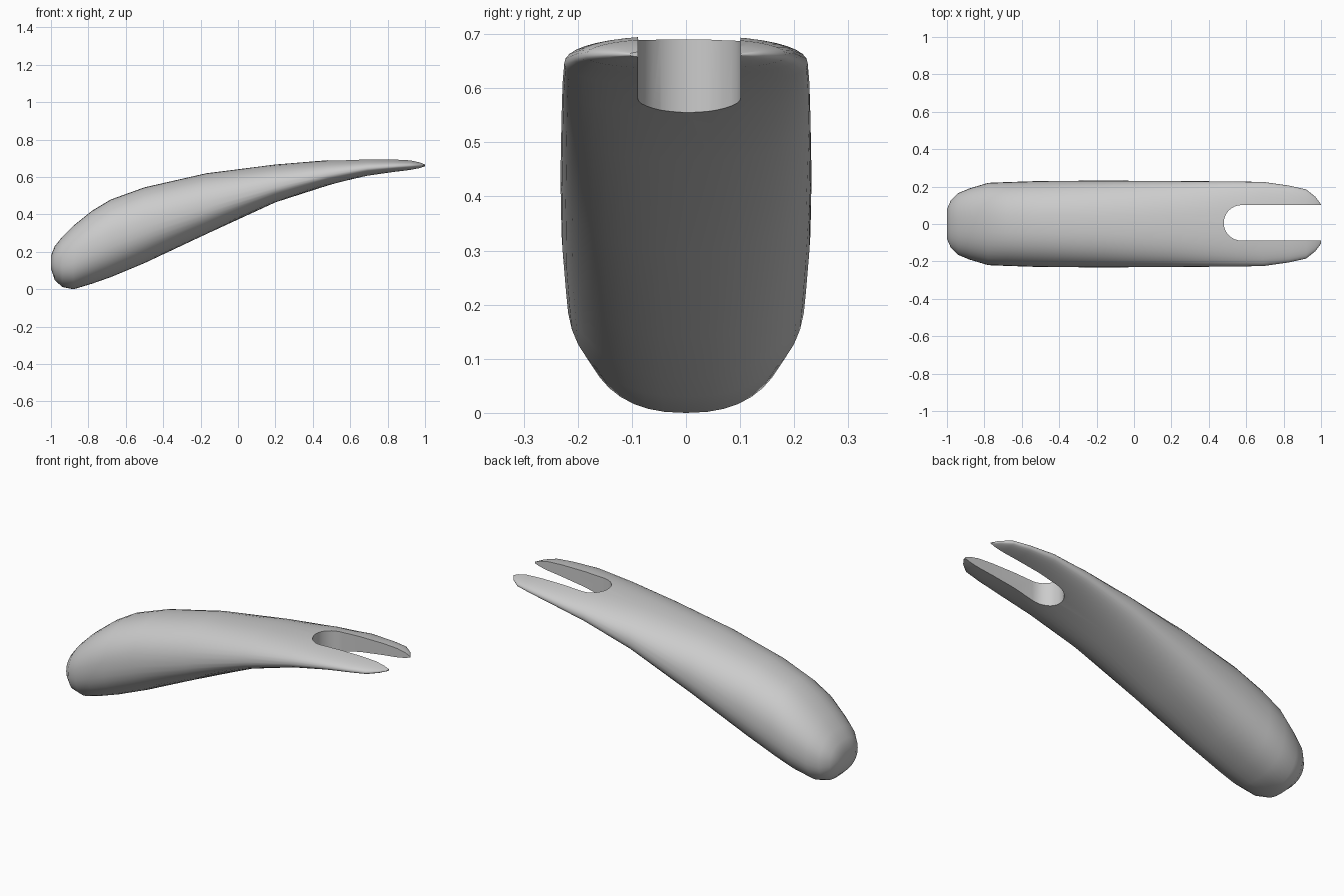
import bpy, bmesh
from math import cos, sin, pi, copysign

cube = bpy.data.objects.get("Cube")
if cube:
    bpy.data.objects.remove(cube, do_unlink=True)

grey = bpy.data.materials.new("light_grey")
grey.use_nodes = True
grey.diffuse_color = (0.6, 0.6, 0.6, 1)
grey.node_tree.nodes["Principled BSDF"].inputs["Base Color"].default_value = (0.6, 0.6, 0.6, 1)


def make_object(name, bm):
    bmesh.ops.recalc_face_normals(bm, faces=bm.faces)
    mesh = bpy.data.meshes.new(name)
    bm.to_mesh(mesh)
    bm.free()
    mesh.materials.append(grey)
    obj = bpy.data.objects.new(name, mesh)
    bpy.context.collection.objects.link(obj)
    return obj


def power(value, exponent):
    return copysign(abs(value) ** exponent, value)


# Stations along the body: x, underside, widest height, top, half width
stations = [
    (-1.0, 0.11, 0.14, 0.18, 0.08),
    (-0.98, 0.05, 0.14, 0.23, 0.125),
    (-0.94, 0.012, 0.15, 0.28, 0.165),
    (-0.88, 0.0, 0.17, 0.34, 0.19),
    (-0.78, 0.03, 0.22, 0.42, 0.22),
    (-0.68, 0.065, 0.26, 0.48, 0.224),
    (-0.5, 0.14, 0.33, 0.545, 0.23),
    (-0.17, 0.295, 0.435, 0.62, 0.232),
    (0.2, 0.465, 0.545, 0.667, 0.23),
    (0.48, 0.555, 0.61, 0.69, 0.228),
    (0.69, 0.605, 0.645, 0.697, 0.225),
    (0.83, 0.625, 0.655, 0.697, 0.205),
    (0.92, 0.636, 0.66, 0.692, 0.185),
    (0.97, 0.645, 0.662, 0.682, 0.145),
    (1.0, 0.655, 0.662, 0.67, 0.105),
]

# Curved handle body, lofted through rounded sections
SIDES = 40
bm = bmesh.new()
rings = []
for x, low, mid, high, half in stations:
    ring = []
    for i in range(SIDES):
        a = 2 * pi * i / SIDES
        height = high - mid if sin(a) > 0 else mid - low
        ring.append(bm.verts.new((x, half * power(cos(a), 0.85), mid + height * power(sin(a), 0.9))))
    rings.append(ring)
for r, s in zip(rings, rings[1:]):
    for i in range(SIDES):
        j = (i + 1) % SIDES
        bm.faces.new((r[i], r[j], s[j], s[i]))
bm.faces.new(rings[0])
bm.faces.new(rings[-1])
body = make_object("forked_handle", bm)

# Round-ended slot that forms the two prongs
bm = bmesh.new()
radius, centre_y = 0.095, 0.006
outline = [(0.575 - radius * cos(a), centre_y + radius * sin(a))
           for a in (pi * (i / 16 - 0.5) for i in range(17))]
outline += [(1.2, centre_y + radius), (1.2, centre_y - radius)]
base = bm.faces.new([bm.verts.new((x, y, 0.3)) for x, y in outline])
walls = bmesh.ops.extrude_face_region(bm, geom=[base])
bmesh.ops.translate(bm, vec=(0, 0, 0.7),
                    verts=[v for v in walls["geom"] if isinstance(v, bmesh.types.BMVert)])
cutter = make_object("slot_cutter", bm)

bpy.ops.object.select_all(action="DESELECT")
body.select_set(True)
bpy.context.view_layer.objects.active = body
cut = body.modifiers.new("slot", "BOOLEAN")
cut.operation = "DIFFERENCE"
cut.solver = "EXACT"
cut.object = cutter
bpy.ops.object.modifier_apply(modifier=cut.name)
bpy.data.objects.remove(cutter, do_unlink=True)
bpy.ops.object.shade_smooth_by_angle(angle=0.75)
